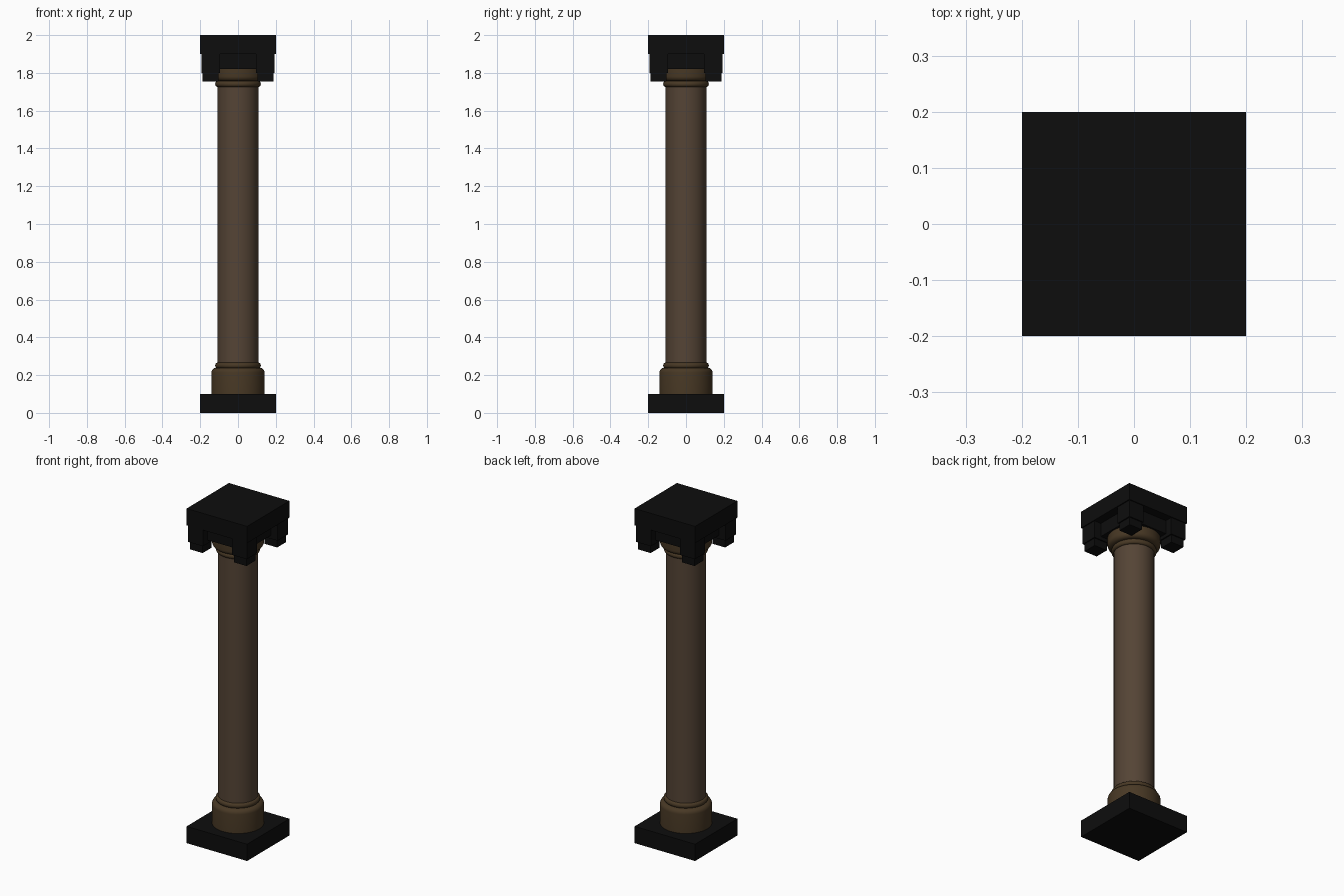
import bpy, math
from math import cos, sin, pi

if "Cube" in bpy.data.objects:
    bpy.data.objects.remove(bpy.data.objects["Cube"])


def material(name, rgb):
    m = bpy.data.materials.new(name)
    m.diffuse_color = (*rgb, 1)
    m.use_nodes = True
    m.node_tree.nodes["Principled BSDF"].inputs["Base Color"].default_value = m.diffuse_color
    return m


STONE = material("shaft_brown", (0.09, 0.058, 0.036))
TRIM = material("trim_brown", (0.065, 0.04, 0.018))
BLACK = material("black", (0.004, 0.004, 0.004))


def box(name, x, y, z0, z1, sx, sy):
    bpy.ops.mesh.primitive_cube_add(size=1, location=(x, y, (z0 + z1) / 2))
    o = bpy.context.object
    o.name = name
    o.scale = (sx, sy, z1 - z0)
    bpy.ops.object.transform_apply(location=False, rotation=False, scale=True)
    o.data.materials.append(BLACK)
    return o


def lathe(name, profile, mat, n=48):
    # profile runs bottom to top; both ends are capped
    verts = [(r * cos(2 * pi * i / n), r * sin(2 * pi * i / n), z)
             for r, z in profile for i in range(n)]
    faces = [(k * n + i, k * n + (i + 1) % n, (k + 1) * n + (i + 1) % n, (k + 1) * n + i)
             for k in range(len(profile) - 1) for i in range(n)]
    faces.append(tuple(reversed(range(n))))
    faces.append(tuple((len(profile) - 1) * n + i for i in range(n)))
    me = bpy.data.meshes.new(name)
    me.from_pydata(verts, [], faces)
    o = bpy.data.objects.new(name, me)
    bpy.context.collection.objects.link(o)
    me.materials.append(mat)
    bpy.ops.object.select_all(action='DESELECT')
    o.select_set(True)
    bpy.context.view_layer.objects.active = o
    bpy.ops.object.shade_smooth_by_angle(angle=math.radians(35))


def ring_profile(z, h, r_in, r_out, steps=8):
    # half-round moulding
    return [(r_in + (r_out - r_in) * sin(pi * i / steps),
             z - h / 2 * cos(pi * i / steps)) for i in range(steps + 1)]


# square foot and top slab
box("foot_slab", 0, 0, 0, 0.1, 0.4, 0.4)
box("top_slab", 0, 0, 1.9, 2.0, 0.4, 0.4)
box("capital_block", 0, 0, 1.82, 1.9, 0.3, 0.3)

# round shaft
lathe("shaft", [(0.108, 0.24), (0.108, 1.76)], STONE)

# base drum with rounded shoulder, and its ring
shoulder = [(0.115 + 0.026 * cos(a), 0.213 + 0.026 * sin(a))
            for a in [pi / 2 * i / 6 for i in range(7)]]
drum = [(0.141, 0.1)] + shoulder
lathe("base_drum", drum, TRIM)
lathe("base_ring", ring_profile(0.251, 0.03, 0.108, 0.121), TRIM)

# matching drum and ring under the capital
top_drum = [(r, 1.995 - z) for r, z in reversed(shoulder)] + [(0.141, 1.82)]
lathe("capital_drum", top_drum, TRIM)
lathe("capital_ring", ring_profile(1.741, 0.03, 0.108, 0.121), TRIM)

# stepped corner brackets
for sx in (-1, 1):
    for sy in (-1, 1):
        box("corner_bracket", sx * 0.145, sy * 0.145, 1.8, 1.9, 0.098, 0.098)
        box("bracket_tip", sx * 0.145, sy * 0.145, 1.755, 1.8, 0.084, 0.084)
